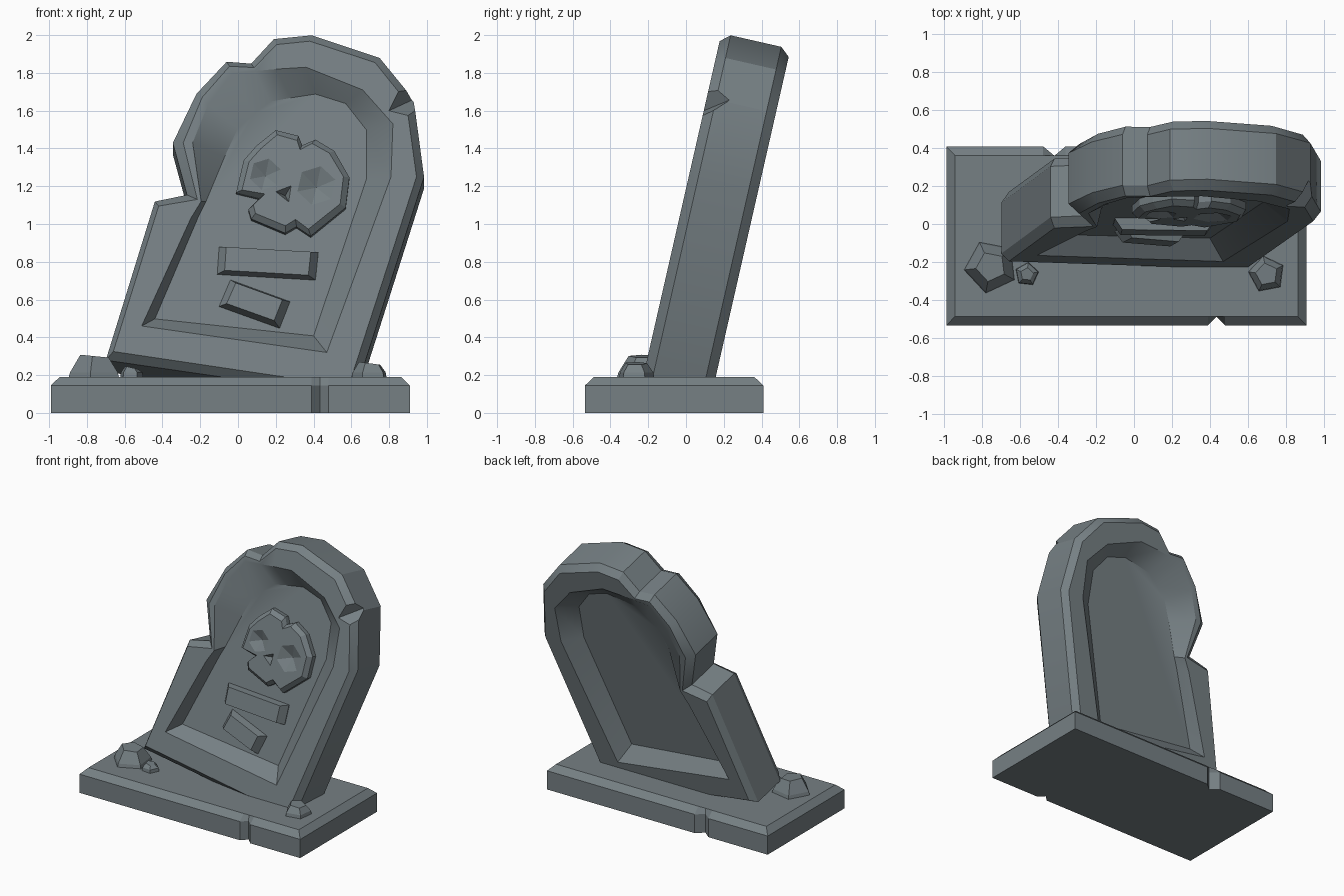
import bpy, bmesh, math
from mathutils import Vector

if "Cube" in bpy.data.objects:
    bpy.data.objects.remove(bpy.data.objects["Cube"])

stone = bpy.data.materials.new("slate_grey_stone")
stone.diffuse_color = (0.18, 0.215, 0.23, 1)
stone.use_nodes = True
stone.node_tree.nodes["Principled BSDF"].inputs["Base Color"].default_value = stone.diffuse_color


def finish(bm, name):
    bmesh.ops.recalc_face_normals(bm, faces=bm.faces)
    me = bpy.data.meshes.new(name)
    bm.to_mesh(me)
    bm.free()
    me.materials.append(stone)
    ob = bpy.data.objects.new(name, me)
    bpy.context.collection.objects.link(ob)
    return ob


def loft(name, rings):
    """Closed solid through rings of equal point count, capped at both ends."""
    bm = bmesh.new()
    vs = [[bm.verts.new(p) for p in r] for r in rings]
    n = len(rings[0])
    for a, b in zip(vs, vs[1:]):
        for i in range(n):
            j = (i + 1) % n
            bm.faces.new((a[i], a[j], b[j], b[i]))
    bm.faces.new(vs[0])
    bm.faces.new(vs[-1])
    return finish(bm, name)


def hull(name, pts):
    bm = bmesh.new()
    for p in pts:
        bm.verts.new(p)
    bmesh.ops.convex_hull(bm, input=bm.verts)
    return finish(bm, name)


def cut(ob, cutters):
    for c in cutters:
        m = ob.modifiers.new("cut", 'BOOLEAN')
        m.operation, m.object, m.solver = 'DIFFERENCE', c, 'EXACT'
        c.hide_render = True
    dg = bpy.context.evaluated_depsgraph_get()
    me = bpy.data.meshes.new_from_object(ob.evaluated_get(dg))
    ob.modifiers.clear()
    ob.data = me
    for c in cutters:
        bpy.data.objects.remove(c)


def lean(x, z, d):
    """Point on the leaning front plane, pushed d into the stone."""
    return Vector((x, -0.2 + 0.228 * (z - 0.31) + 0.975 * d, z - 0.222 * d))


def plane(pts, d):
    return [lean(x, z, d) for x, z in pts]


def shrink(pts, m):
    """Move each point toward the centre by margin m."""
    c = sum((Vector(p) for p in pts), Vector((0, 0))) / len(pts)
    out = []
    for p in pts:
        v = Vector(p) - c
        out.append(tuple(c + v * (1 - m / v.length)))
    return out


# base slab with a V notch front and back
base = [(-0.99, -0.535), (0.39, -0.535), (0.435, -0.49), (0.48, -0.535), (0.91, -0.535),
        (0.91, 0.41), (-0.36, 0.41), (-0.42, 0.36), (-0.48, 0.41), (-0.99, 0.41)]
top = [(min(max(x, -0.945), 0.865), min(max(y, -0.488), 0.362)) for x, y in base]
loft("base_slab", [[(x, y, 0) for x, y in base], [(x, y, 0.145) for x, y in base],
                   [(x, y, 0.19) for x, y in top]])

# leaning headstone: outline, chamfer edge, recess edge, panel edge
outline = [(-0.70, 0.29), (-0.44, 1.13), (-0.27, 1.165), (-0.345, 1.44), (-0.22, 1.70),
           (-0.06, 1.87), (0.07, 1.86), (0.19, 1.99), (0.39, 2.01), (0.75, 1.89),
           (0.93, 1.67), (0.985, 1.26), (0.615, 0.10)]
chamfer = [(-0.66, 0.325), (-0.42, 1.095), (-0.215, 1.13), (-0.29, 1.43), (-0.19, 1.67),
           (-0.045, 1.835), (0.085, 1.828), (0.205, 1.95), (0.38, 1.968), (0.725, 1.855),
           (0.89, 1.65), (0.945, 1.25), (0.585, 0.14)]
recess = [(-0.51, 0.46), (-0.25, 1.03), (-0.195, 1.12), (-0.24, 1.43), (-0.16, 1.63),
          (-0.03, 1.80), (0.09, 1.81), (0.2, 1.82), (0.36, 1.83), (0.66, 1.71),
          (0.82, 1.53), (0.81, 1.25), (0.47, 0.32)]
panel = [(-0.44, 0.52), (-0.21, 1.06), (-0.17, 1.14), (-0.07, 1.38), (0.0, 1.53),
         (0.08, 1.60), (0.17, 1.67), (0.28, 1.69), (0.41, 1.71), (0.57, 1.66),
         (0.68, 1.52), (0.68, 1.26), (0.4, 0.43)]
T = 0.375
layers = [(panel, 0.1), (recess, 0), (chamfer, 0), (outline, 0.05)]
rings = [plane(p, d) for p, d in layers] + [plane(p, T - d) for p, d in reversed(layers)]
headstone = loft("headstone", rings)

# chip broken out of the right shoulder
a, b = Vector((0.80, 0.095, 1.60)), Vector((0.93, 0.24, 1.66))
mid = (a + b) / 2
chip = hull("chip_cutter", [a + (a - b) * 0.5, b + (b - a) * 0.5,
                            mid + Vector((0.045, -0.09, 0.36)),
                            mid + Vector((0.24, -0.21, -0.18))])
cut(headstone, [chip])

# skull relief with eye and nose pits
skull_pts = [(-0.01, 1.18), (0.03, 1.35), (0.1, 1.43), (0.2, 1.51), (0.32, 1.48), (0.34, 1.43),
             (0.41, 1.46), (0.51, 1.40), (0.59, 1.26), (0.57, 1.10), (0.385, 0.95),
             (0.31, 1.0), (0.25, 0.965), (0.07, 1.04), (0.055, 1.09), (0.115, 1.15)]
face = shrink(skull_pts, 0.032)
skull = loft("skull_relief", [plane(skull_pts, 0.12), plane(skull_pts, 0.06), plane(face, 0.03)])


def pit(name, x, z, r, n, turn, depth):
    k = 1 + 0.05 / depth   # cone continues in front of the face
    ring = [(x + r * k * math.cos(turn + i * math.tau / n),
             z + r * k * math.sin(turn + i * math.tau / n)) for i in range(n)]
    return hull(name, plane(ring, 0.03 - 0.05) + [lean(x, z, 0.03 + depth)])


cut(skull, [pit("eye_cutter_left", 0.145, 1.27, 0.085, 6, 0.3, 0.045),
            pit("eye_cutter_right", 0.415, 1.21, 0.105, 6, 0.3, 0.05),
            pit("nose_cutter", 0.25, 1.17, 0.05, 3, 0.9, 0.06)])

# two raised bars under the skull
bars = {"upper_bar": [(-0.1, 0.9), (0.425, 0.87), (0.41, 0.725), (-0.11, 0.755)],
        "lower_bar": [(-0.04, 0.725), (0.275, 0.61), (0.22, 0.47), (-0.1, 0.585)]}
for name, p in bars.items():
    loft(name, [plane(p, 0.12), plane(p, 0.095), plane(shrink(p, 0.04), 0.04)])

# loose rocks on the slab
for name, x, y, r, rt, h, turn in [("rock_large", -0.755, -0.225, 0.145, 0.08, 0.11, 0.75),
                                   ("rock_small", -0.565, -0.265, 0.065, 0.035, 0.05, 0.2),
                                   ("rock_right", 0.70, -0.265, 0.10, 0.06, 0.072, 0.5)]:
    def ring(rad, z, tilt=0):
        return [(x + rad * math.cos(turn + i * math.tau / 5), y + rad * math.sin(turn + i * math.tau / 5),
                 z - tilt * math.cos(turn + i * math.tau / 5)) for i in range(5)]
    loft(name, [ring(r, 0.18), ring(r * 0.93, 0.215), ring(rt, 0.19 + h, 0.008)])

# soften only the shallow creases of the stone
bpy.ops.object.select_all(action='DESELECT')
headstone.select_set(True)
bpy.context.view_layer.objects.active = headstone
bpy.ops.object.shade_smooth_by_angle(angle=math.radians(28))
